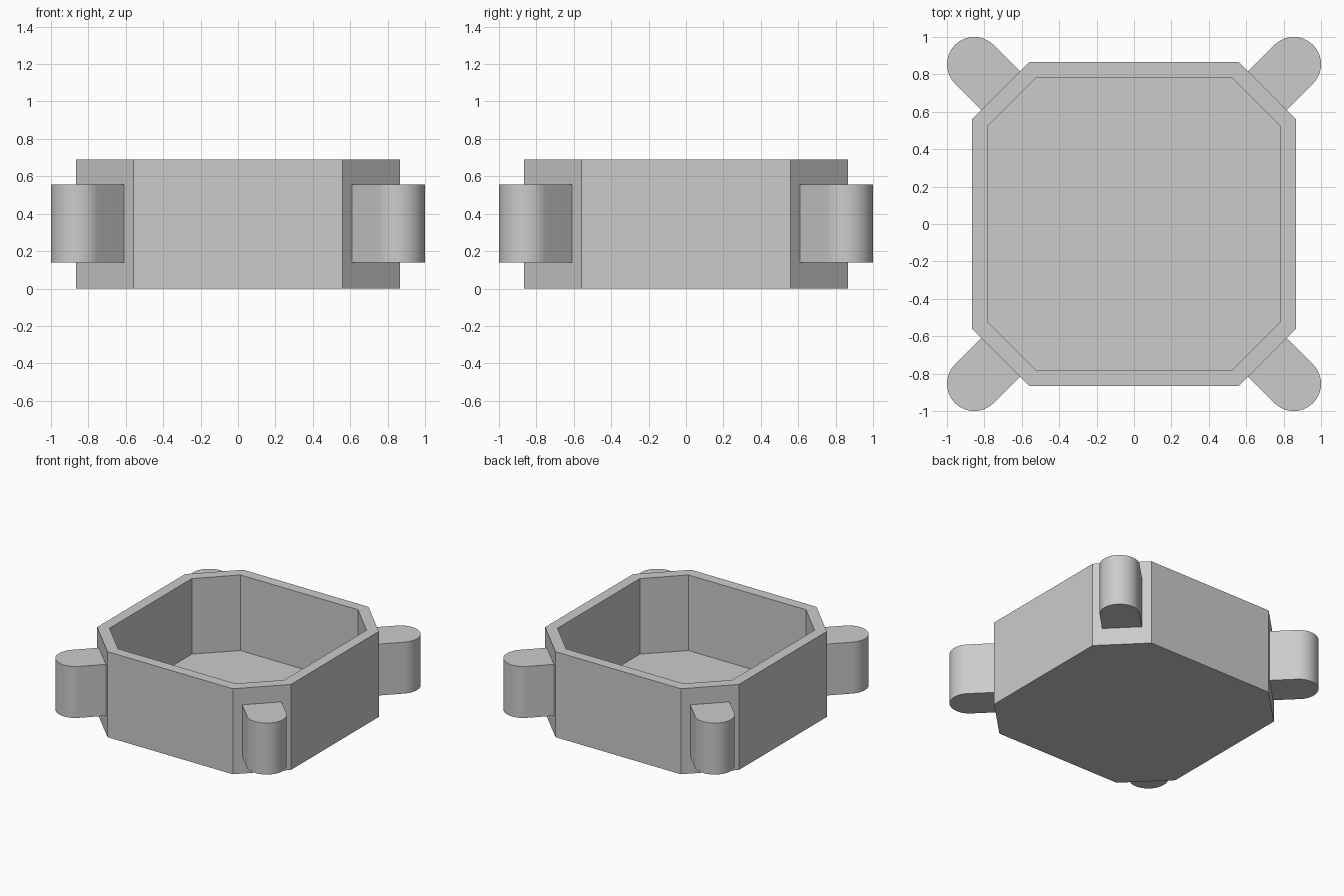
import bpy
import bmesh
from math import pi, cos, sin, radians, sqrt

# Remove the default cube
cube = bpy.data.objects.get("Cube")
if cube:
    bpy.data.objects.remove(cube, do_unlink=True)

HEIGHT = 0.69
OUTER, OUTER_CUT = 0.865, 0.56     # half width, start of corner chamfer
INNER, INNER_CUT = 0.78, 0.525
FLOOR = 0.08
LUG_BOTTOM, LUG_TOP = 0.14, 0.555
LUG_RADIUS = 0.146

grey = bpy.data.materials.new("plain grey")
grey.use_nodes = True
colour = (0.6, 0.6, 0.6, 1)
grey.diffuse_color = colour
grey.node_tree.nodes["Principled BSDF"].inputs["Base Color"].default_value = colour


def octagon(half, cut):
    """Counter-clockwise square outline with chamfered corners."""
    points = []
    for k in range(4):
        c, s = round(cos(k * pi / 2)), round(sin(k * pi / 2))
        for x, y in ((half, -cut), (half, cut)):
            points.append((c * x - s * y, s * x + c * y))
    return points


def loft(name, rings):
    """Join equal outlines given as (points, z), capping both ends."""
    bm = bmesh.new()
    loops = [[bm.verts.new((x, y, z)) for x, y in pts] for pts, z in rings]
    for low, high in zip(loops, loops[1:]):
        n = len(low)
        for i in range(n):
            j = (i + 1) % n
            bm.faces.new((low[i], low[j], high[j], high[i]))
    bm.faces.new(loops[0][::-1])
    bm.faces.new(loops[-1])
    bmesh.ops.recalc_face_normals(bm, faces=bm.faces)
    mesh = bpy.data.meshes.new(name)
    bm.to_mesh(mesh)
    bm.free()
    mesh.materials.append(grey)
    obj = bpy.data.objects.new(name, mesh)
    bpy.context.collection.objects.link(obj)
    return obj


# Open tray: outer wall, rim, inner wall and floor
outside = octagon(OUTER, OUTER_CUT)
inside = octagon(INNER, INNER_CUT)
loft("tray", [(outside, 0), (outside, HEIGHT), (inside, HEIGHT), (inside, FLOOR)])

# Round-ended lugs on the chamfered corners, rooted just inside the wall
root = (OUTER + OUTER_CUT) / sqrt(2) - 0.02
centre = (1 - LUG_RADIUS) * sqrt(2)
STEPS = 32
outline = [(root, -LUG_RADIUS)]
for i in range(STEPS + 1):
    a = -pi / 2 + pi * i / STEPS
    outline.append((centre + LUG_RADIUS * cos(a), LUG_RADIUS * sin(a)))
outline.append((root, LUG_RADIUS))

corners = ("back_left", "back_right", "front_right", "front_left")
for k, corner in enumerate(corners):
    lug = loft(corner + "_lug", [(outline, LUG_BOTTOM), (outline, LUG_TOP)])
    lug.rotation_euler.z = pi / 4 + k * pi / 2
    bpy.ops.object.select_all(action="DESELECT")
    lug.select_set(True)
    bpy.context.view_layer.objects.active = lug
    bpy.ops.object.shade_smooth_by_angle(angle=radians(30))
